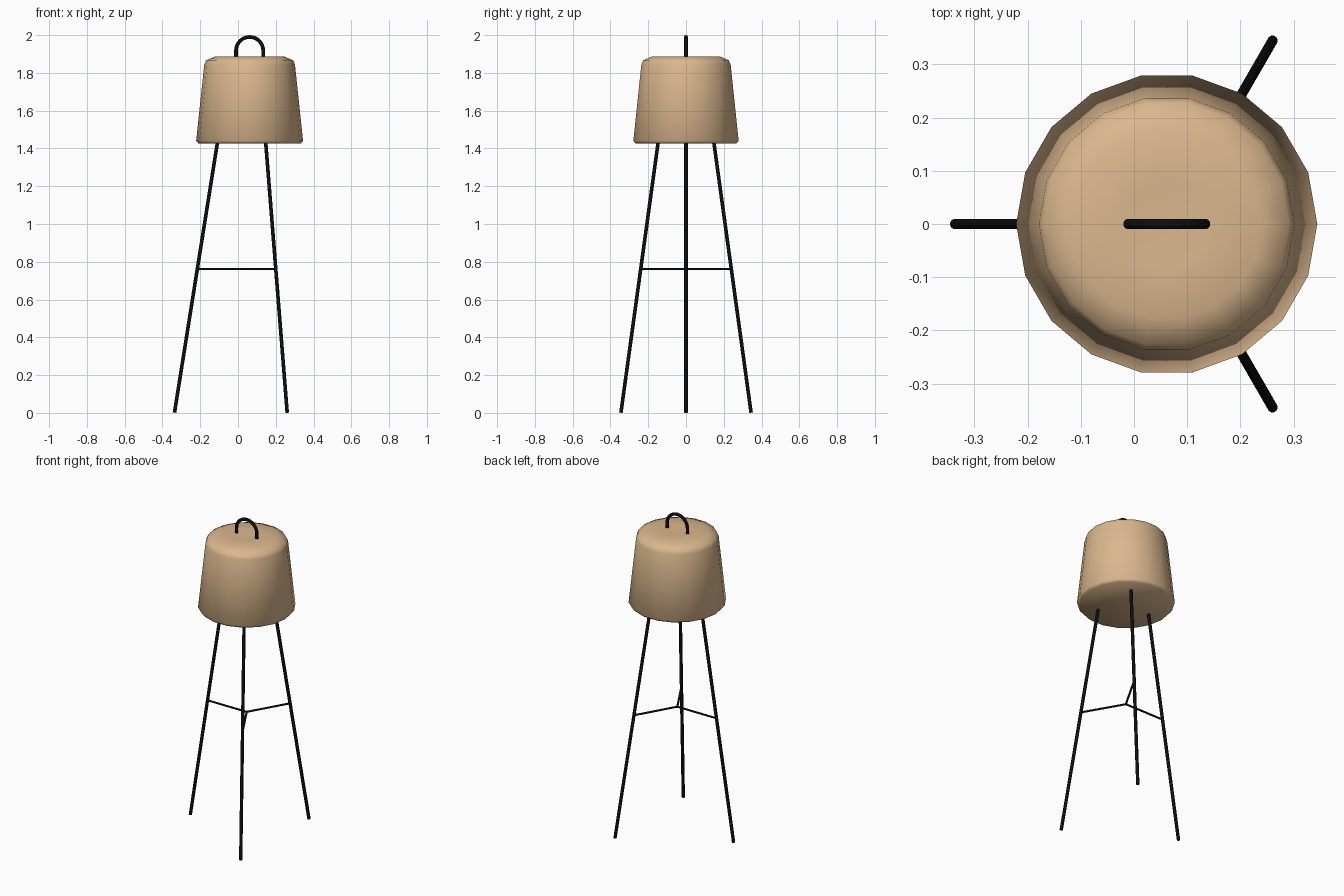
import bpy, bmesh, math
from mathutils import Vector

if "Cube" in bpy.data.objects:
    bpy.data.objects.remove(bpy.data.objects["Cube"])

CX = 0.0615  # shared axis of shade and tripod


def material(name, rgb):
    m = bpy.data.materials.new(name)
    m.diffuse_color = (*rgb, 1)
    m.use_nodes = True
    m.node_tree.nodes["Principled BSDF"].inputs["Base Color"].default_value = m.diffuse_color
    return m


TAN = material("tan_fabric", (0.71, 0.475, 0.27))
BLACK = material("black_metal", (0.004, 0.004, 0.005))


def finish(name, bm, mat, angle):
    bmesh.ops.recalc_face_normals(bm, faces=bm.faces)
    me = bpy.data.meshes.new(name)
    bm.to_mesh(me)
    bm.free()
    ob = bpy.data.objects.new(name, me)
    bpy.context.collection.objects.link(ob)
    me.materials.append(mat)
    bpy.ops.object.select_all(action='DESELECT')
    ob.select_set(True)
    bpy.context.view_layer.objects.active = ob
    bpy.ops.object.shade_smooth_by_angle(angle=math.radians(angle))
    return ob


def lathe(name, profile, sides, mat):
    bm = bmesh.new()
    rings = []
    for r, z in profile:
        if r == 0:
            rings.append([bm.verts.new((CX, 0, z))] * sides)
        else:
            rings.append([bm.verts.new((CX + r * math.cos(math.tau * i / sides),
                                        r * math.sin(math.tau * i / sides), z))
                          for i in range(sides)])
    for a, b in zip(rings, rings[1:]):
        for i in range(sides):
            j = (i + 1) % sides
            bm.faces.new(list(dict.fromkeys((a[i], a[j], b[j], b[i]))))
    return finish(name, bm, mat, 60)


def tube(name, path, radius, mat, sides=12):
    # sweep a circle along a planar path
    pts = [Vector(p) for p in path]
    side = Vector((0, 1, 0))
    if len(pts) == 2:
        side = (pts[1] - pts[0]).orthogonal().normalized()
    bm = bmesh.new()
    rings = []
    for i, p in enumerate(pts):
        t = (pts[min(i + 1, len(pts) - 1)] - pts[max(i - 1, 0)]).normalized()
        n = t.cross(side).normalized()
        rings.append([bm.verts.new(p + radius * (math.cos(a) * side + math.sin(a) * n))
                      for a in (math.tau * k / sides for k in range(sides))])
    for a, b in zip(rings, rings[1:]):
        for k in range(sides):
            j = (k + 1) % sides
            bm.faces.new((a[k], a[j], b[j], b[k]))
    bm.faces.new(rings[0])
    bm.faces.new(rings[-1])
    return finish(name, bm, mat, 40)


# Tapered shade, closed top with a faint dip, closed underside
lathe("shade", [(0, 1.427), (0.27, 1.425), (0.283, 1.44), (0.24, 1.845),
                (0.23, 1.867), (0.18, 1.888), (0.08, 1.888), (0, 1.882)], 18, TAN)

# Three splayed legs and the Y-shaped brace between them
FOOT, SLOPE = 0.398, 0.159


def radial(angle, z):
    r = FOOT - SLOPE * z
    return (CX + r * math.cos(angle), r * math.sin(angle), z)


for n in range(3):
    a = math.radians(60 + 120 * n)
    tube(f"leg_{n + 1}", [radial(a, 0.0015), radial(a, 1.48)], 0.0098, BLACK)
    tube(f"brace_{n + 1}", [(CX, 0, 0.762), radial(a, 0.762)], 0.006, BLACK)

# Arched carrying handle
R, ZC = 0.072, 1.918
arc = [(CX + R * math.cos(t), 0, ZC + R * math.sin(t))
       for t in (math.pi * i / 16 for i in range(17))]
tube("handle", [(CX + R, 0, 1.875)] + arc + [(CX - R, 0, 1.875)], 0.0098, BLACK)
